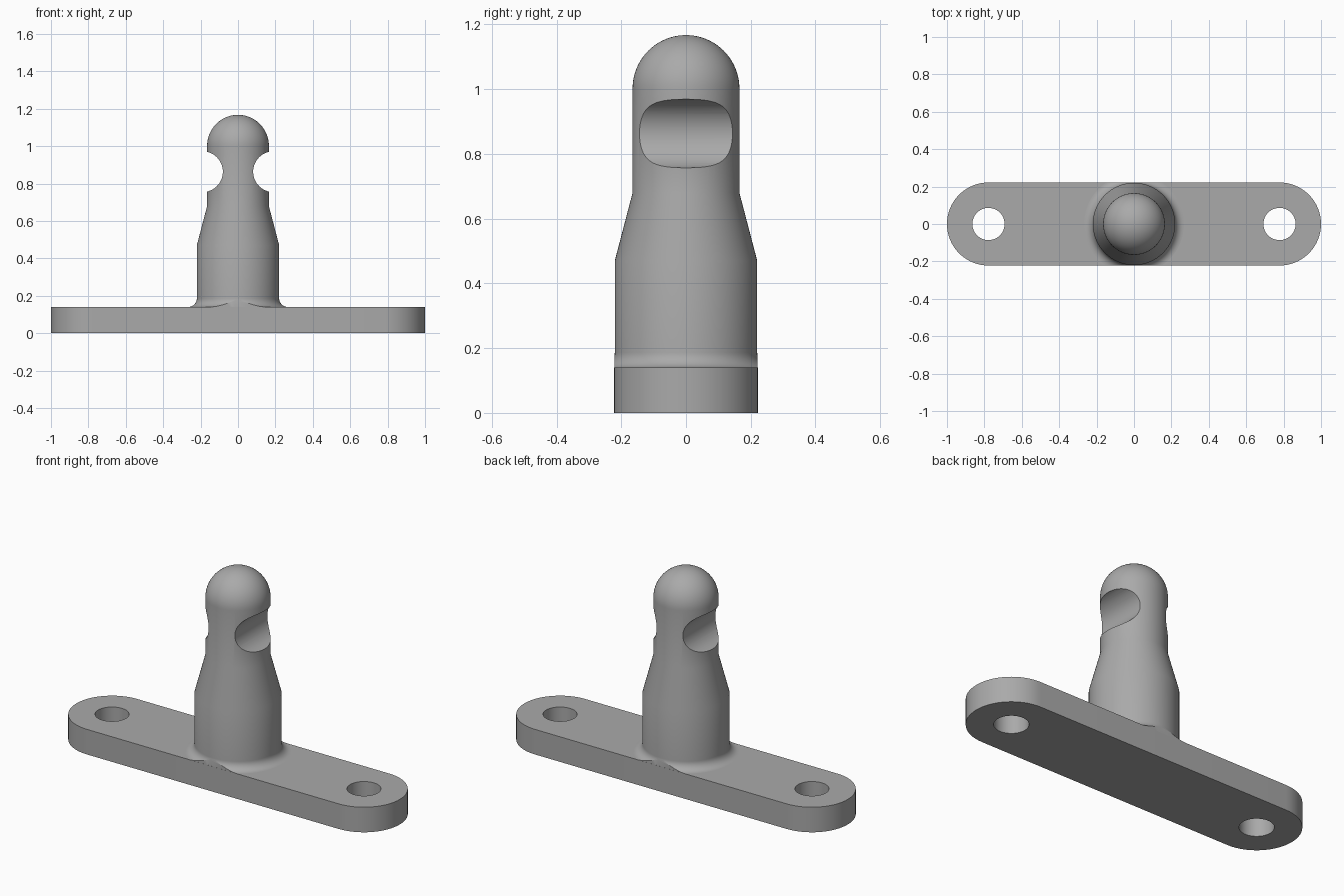
import bpy
import bmesh
from math import sin, cos, pi, radians
from mathutils import Matrix

cube = bpy.data.objects.get("Cube")
if cube:
    bpy.data.objects.remove(cube, do_unlink=True)

PLATE_TOP, HALF_WIDTH, POST_R, NECK_R = 0.14, 0.222, 0.22, 0.165

metal = bpy.data.materials.new("plain grey metal")
metal.use_nodes = True
metal.diffuse_color = (0.4, 0.4, 0.4, 1)
metal.node_tree.nodes["Principled BSDF"].inputs["Base Color"].default_value = (0.4, 0.4, 0.4, 1)


def make_object(name, bm):
    bmesh.ops.recalc_face_normals(bm, faces=bm.faces)
    mesh = bpy.data.meshes.new(name)
    bm.to_mesh(mesh)
    bm.free()
    mesh.materials.append(metal)
    obj = bpy.data.objects.new(name, mesh)
    bpy.context.collection.objects.link(obj)
    return obj


def cylinder(name, radius, depth, matrix):
    bm = bmesh.new()
    bmesh.ops.create_cone(bm, cap_ends=True, segments=64, radius1=radius,
                          radius2=radius, depth=depth, matrix=matrix)
    return make_object(name, bm)


def arc(cx, cy, r, start, end, steps):
    angles = [radians(start + (end - start) * i / steps) for i in range(steps + 1)]
    return [(cx + r * cos(a), cy + r * sin(a)) for a in angles]


def cut(obj, cutter, operation="DIFFERENCE"):
    mod = obj.modifiers.new("cut", "BOOLEAN")
    mod.object, mod.operation, mod.solver = cutter, operation, "EXACT"
    bpy.context.view_layer.objects.active = obj
    bpy.ops.object.modifier_apply(modifier=mod.name)
    bpy.data.objects.remove(cutter, do_unlink=True)


def smooth(obj):
    bpy.ops.object.select_all(action="DESELECT")
    obj.select_set(True)
    bpy.context.view_layer.objects.active = obj
    bpy.ops.object.shade_smooth_by_angle(angle=radians(30))


# Base plate: rounded bar with a screw hole near each end
bm = bmesh.new()
end_x = 1 - HALF_WIDTH
outline = arc(end_x, 0, HALF_WIDTH, -90, 90, 32) + arc(-end_x, 0, HALF_WIDTH, 90, 270, 32)
face = bm.faces.new([bm.verts.new((x, y, 0)) for x, y in outline])
extruded = bmesh.ops.extrude_face_region(bm, geom=[face])["geom"]
bmesh.ops.translate(bm, vec=(0, 0, PLATE_TOP),
                    verts=[v for v in extruded if isinstance(v, bmesh.types.BMVert)])
plate = make_object("base_plate", bm)
for side in (-1, 1):
    cut(plate, cylinder("hole_cutter", 0.086, 1, Matrix.Translation((side * end_x, 0, 0))))
smooth(plate)

# Post: turned profile with flared foot, tapered shoulder and domed top
fillet = 0.047
profile = [(0, 0.12), (POST_R + fillet, 0.12)]
profile += arc(POST_R + fillet, PLATE_TOP + fillet, fillet, 270, 180, 10)
profile += [(POST_R, 0.47), (NECK_R, 0.68)]
profile += arc(0, 1.002, NECK_R, 0, 90, 20)[:-1] + [(0, 1.002 + NECK_R)]
bm = bmesh.new()
verts = [bm.verts.new((r, 0, z)) for r, z in profile]
edges = [bm.edges.new(pair) for pair in zip(verts, verts[1:])]
bmesh.ops.spin(bm, geom=verts + edges, cent=(0, 0, 0), axis=(0, 0, 1),
               angle=2 * pi, steps=96, use_merge=True)
bmesh.ops.remove_doubles(bm, verts=bm.verts, dist=0.0001)
post = make_object("post", bm)

# Trim the flared foot flush with the plate's long sides
bm = bmesh.new()
bmesh.ops.create_cube(bm, size=1, matrix=Matrix.Diagonal((2, 2 * HALF_WIDTH - 0.001, 4, 1)))
cut(post, make_object("foot_trimmer", bm), "INTERSECT")

# Rounded notch across each side of the neck
for side in (-1, 1):
    turn = Matrix.Translation((side * 0.19, 0, 0.863)) @ Matrix.Rotation(pi / 2, 4, "X")
    cut(post, cylinder("notch_cutter", 0.109, 1, turn))
smooth(post)
